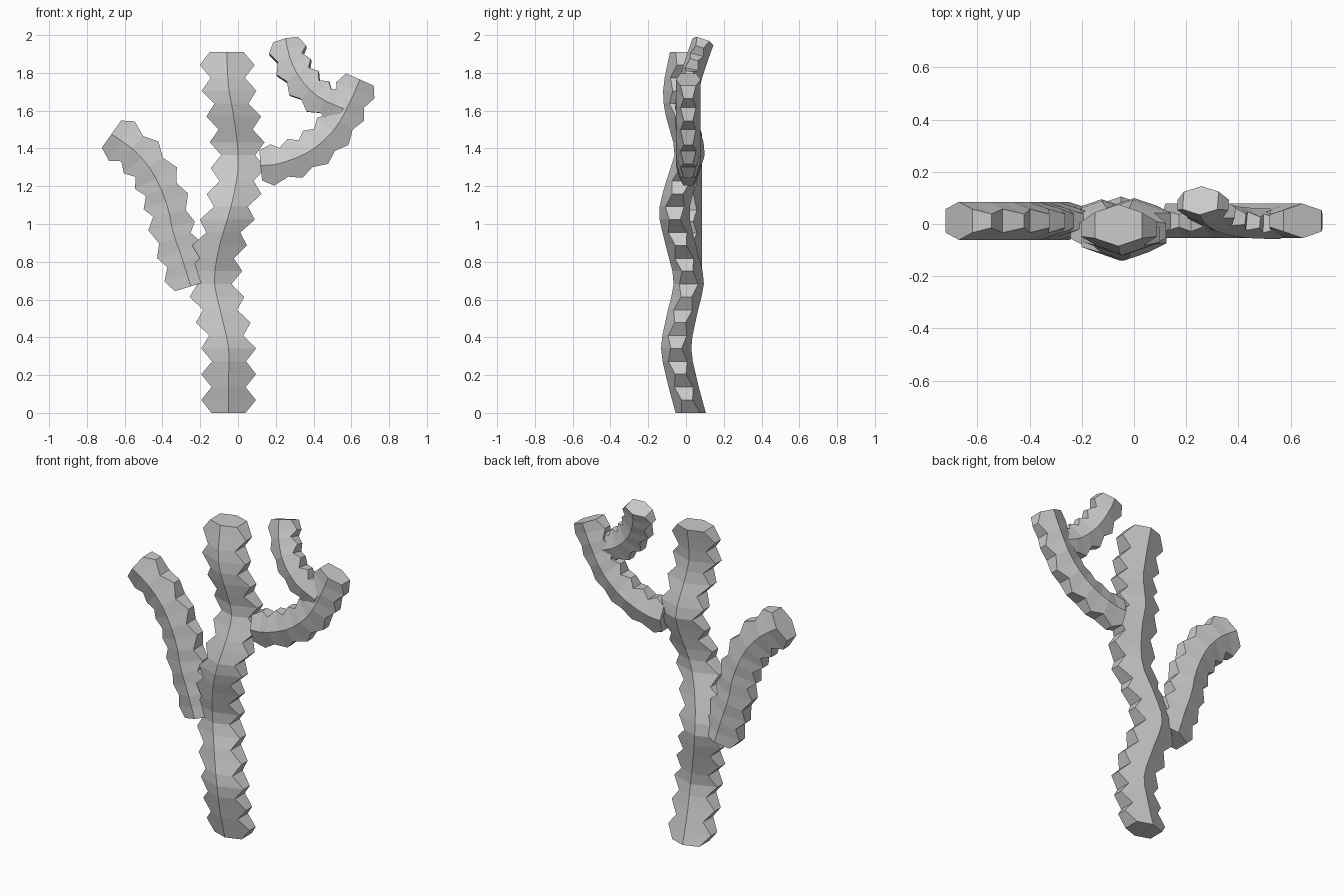
import bpy, bmesh
from mathutils import Vector

cube = bpy.data.objects.get("Cube")
if cube:
    bpy.data.objects.remove(cube)

grey = bpy.data.materials.new("stone_grey")
grey.use_nodes = True
COLOUR = (0.6, 0.6, 0.6, 1)
grey.diffuse_color = COLOUR
grey.node_tree.nodes["Principled BSDF"].inputs["Base Color"].default_value = COLOUR


def smooth_path(points, steps=24):
    """Catmull-Rom curve through the points."""
    p = [Vector(q) for q in points]
    p = [2 * p[0] - p[1]] + p + [2 * p[-1] - p[-2]]
    out = []
    for a, b, c, d in zip(p, p[1:], p[2:], p[3:]):
        for i in range(steps):
            t = i / steps
            out.append(0.5 * (2 * b + (c - a) * t + (2 * a - 5 * b + 4 * c - d) * t * t
                              + (3 * b - a - 3 * c + d) * t ** 3))
    return out + [p[-2]]


def even_samples(path, count):
    """Points and tangents at equal distances along the path."""
    dist = [0.0]
    for a, b in zip(path, path[1:]):
        dist.append(dist[-1] + (b - a).length)
    result = []
    for i in range(count + 1):
        want = dist[-1] * i / count
        k = next((j for j in range(1, len(dist)) if dist[j] >= want - 1e-6), len(path) - 1)
        f = (want - dist[k - 1]) / (dist[k] - dist[k - 1])
        result.append((path[k - 1].lerp(path[k], f), (path[k] - path[k - 1]).normalized()))
    return result


def ribbed_limb(name, points, segments, narrow, wide, depth, upright=False):
    """Flat six-sided limb: ridge front and back, sides zigzag in and out."""
    bm = bmesh.new()
    rings = []
    for i, (centre, tangent) in enumerate(even_samples(smooth_path(points), segments)):
        if upright:
            tangent = Vector((0, 0, 1))
            centre.z = points[-1][2] * i / segments
        side = Vector((0, 1, 0)).cross(tangent).normalized()
        back = tangent.cross(side)
        w, e = (wide, 0.36 * depth) if i % 2 else (narrow, 0.62 * depth)
        outline = [(0, -depth), (w, -e), (w, e), (0, depth), (-w, e), (-w, -e)]
        rings.append([bm.verts.new(centre + side * u + back * v) for u, v in outline])
    for low, high in zip(rings, rings[1:]):
        for j in range(6):
            k = (j + 1) % 6
            bm.faces.new((low[j], low[k], high[k], high[j]))
    bm.faces.new(rings[0][::-1])
    bm.faces.new(rings[-1])
    bmesh.ops.recalc_face_normals(bm, faces=bm.faces)
    mesh = bpy.data.meshes.new(name)
    bm.to_mesh(mesh)
    bm.free()
    mesh.materials.append(grey)
    obj = bpy.data.objects.new(name, mesh)
    bpy.context.collection.objects.link(obj)


# Wavy main stem
ribbed_limb("trunk", [
    (-0.05, 0.025, 0), (-0.05, -0.02, 0.17), (-0.05, -0.052, 0.35), (-0.09, -0.02, 0.53),
    (-0.125, 0.015, 0.7), (-0.1, -0.025, 0.88), (-0.045, -0.062, 1.06), (-0.005, -0.02, 1.24),
    (0, 0.02, 1.38), (-0.025, -0.03, 1.58), (-0.05, -0.04, 1.72), (-0.06, -0.005, 1.91)],
    28, 0.09, 0.145, 0.08, upright=True)

# Low arm on the right, rising outward
ribbed_limb("right_arm", [
    (-0.25, 0.012, 0.67), (-0.3, 0.012, 0.83), (-0.345, 0.012, 0.96), (-0.375, 0.012, 1.1),
    (-0.45, 0.012, 1.27), (-0.55, 0.012, 1.39), (-0.67, 0.012, 1.476)],
    14, 0.088, 0.125, 0.073)

# High arm on the left, curving upward
ribbed_limb("left_arm", [
    (0.12, 0.012, 1.31), (0.22, 0.012, 1.32), (0.38, 0.012, 1.385),
    (0.51, 0.012, 1.5), (0.59, 0.012, 1.64), (0.645, 0.012, 1.765)],
    12, 0.08, 0.11, 0.066)

# Twig curling inward from the left arm
ribbed_limb("left_twig", [
    (0.56, 0.0, 1.61), (0.43, 0.005, 1.67), (0.33, 0.025, 1.77),
    (0.275, 0.06, 1.88), (0.255, 0.09, 1.965)],
    10, 0.068, 0.1, 0.058)
